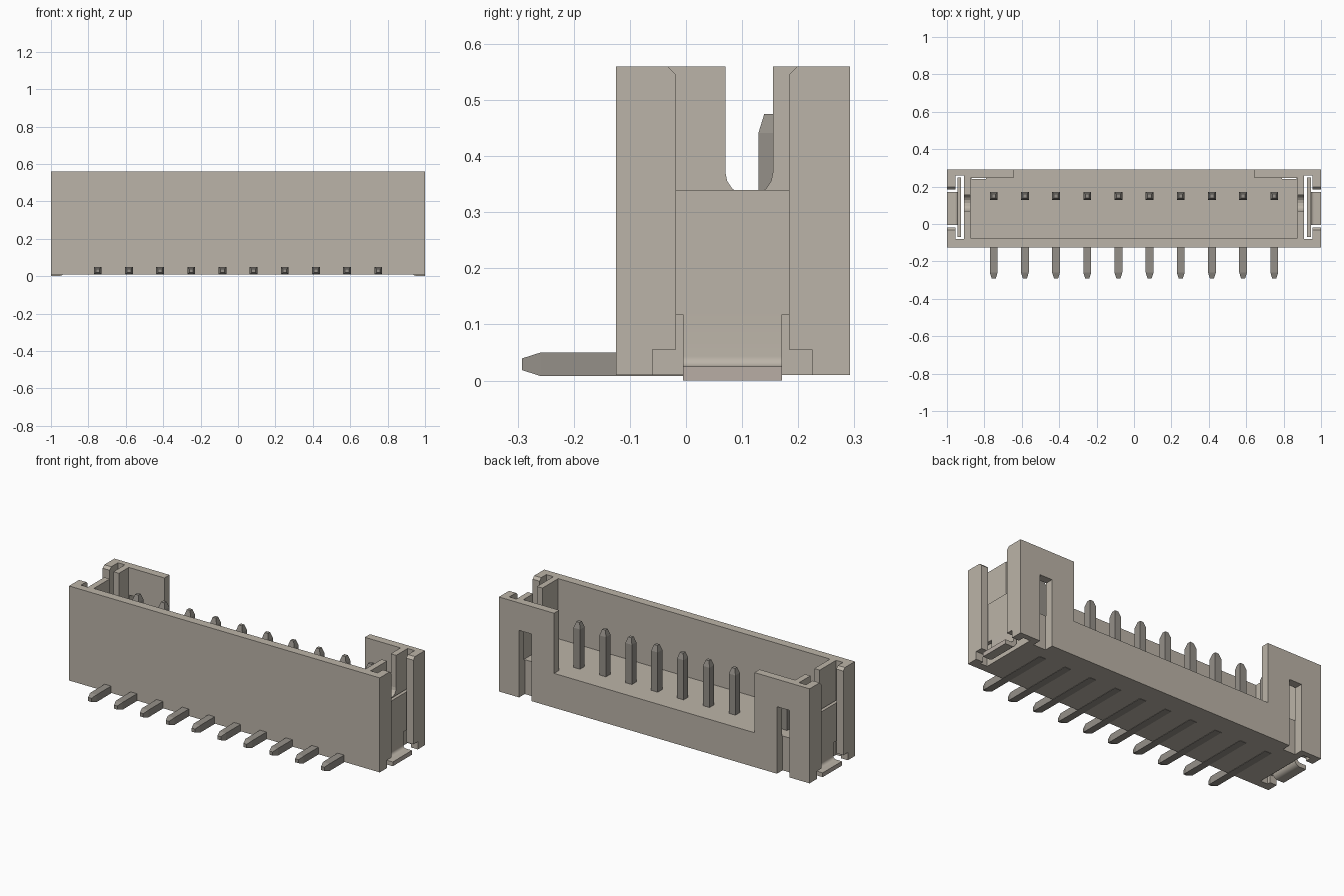
import bpy, bmesh, math
from mathutils import Vector

old = bpy.data.objects.get("Cube")
if old:
    bpy.data.objects.remove(old, do_unlink=True)


def material(name, rgb):
    m = bpy.data.materials.new(name)
    m.use_nodes = True
    m.diffuse_color = (*rgb, 1)
    m.node_tree.nodes["Principled BSDF"].inputs["Base Color"].default_value = (*rgb, 1)
    return m


BEIGE = material("beige plastic", (0.50, 0.456, 0.392))
GREY = material("grey pin metal", (0.30, 0.28, 0.25))
ROSE = material("rosy cut metal", (0.48, 0.423, 0.376))


def add_rings(bm, rings):
    """Skin a list of matching point loops and cap both ends."""
    loops = [[bm.verts.new(p) for p in ring] for ring in rings]
    n = len(loops[0])
    for a, b in zip(loops, loops[1:]):
        for i in range(n):
            j = (i + 1) % n
            bm.faces.new((a[i], a[j], b[j], b[i]))
    bm.faces.new(loops[0][::-1])
    bm.faces.new(loops[-1])


def add_prism(bm, axis, points, lo, hi):
    """Extrude a 2D outline along x or y; the outline is in the other two axes."""
    def place(p, t):
        return (t, p[0], p[1]) if axis == "x" else (p[0], t, p[1])
    add_rings(bm, [[place(p, t) for p in points] for t in (lo, hi)])


def add_box(bm, x, y, z):
    add_prism(bm, "x", [(y[0], z[0]), (y[1], z[0]), (y[1], z[1]), (y[0], z[1])], *x)


def finish(name, bm, *mats):
    bmesh.ops.recalc_face_normals(bm, faces=bm.faces)
    mesh = bpy.data.meshes.new(name)
    bm.to_mesh(mesh)
    bm.free()
    for m in mats:
        mesh.materials.append(m)
    ob = bpy.data.objects.new(name, mesh)
    bpy.context.collection.objects.link(ob)
    return ob


def span(side, a, b):
    return tuple(sorted((side * a, side * b)))


def arc(cx, cy, r, start, end, steps=8):
    angles = [math.radians(start + (end - start) * i / steps) for i in range(steps + 1)]
    return [(cx + r * math.cos(a), cy + r * math.sin(a)) for a in angles]


# Housing block
bm = bmesh.new()
add_box(bm, (-1, 1), (-0.125, 0.292), (0.01, 0.56))
housing = finish("housing", bm, BEIGE)


def cut(build):
    bm = bmesh.new()
    build(bm)
    cutter = finish("housing_cutter", bm, BEIGE)
    cutter.hide_render = True
    mod = housing.modifiers.new("cut", "BOOLEAN")
    mod.operation = "DIFFERENCE"
    mod.solver = "EXACT"
    mod.object = cutter
    bpy.context.view_layer.objects.active = housing
    bpy.ops.object.modifier_apply(modifier=mod.name)
    bpy.data.objects.remove(cutter, do_unlink=True)


# Main cavity and the wide opening in the back wall
cut(lambda b: add_box(b, (-0.875, 0.875), (-0.075, 0.245), (0.21, 1)))
cut(lambda b: add_box(b, (-0.645, 0.645), (0.2, 0.4), (0.21, 1)))

for s in (-1, 1):
    # Vertical channel for the bracket
    cut(lambda b: add_box(b, span(s, 0.91, 0.955), (-0.08, 0.26), (-1, 1)))
    # Open mouth between the corner pillars, chamfered at the top
    mouth = [(-0.018, -1), (0.184, -1), (0.184, 0.545), (0.199, 0.56),
             (0.199, 1), (-0.033, 1), (-0.033, 0.56), (-0.018, 0.545)]
    cut(lambda b: add_prism(b, "x", mouth, *span(s, 0.94, 1.1)))
    # Round-bottomed slot in the inner end wall
    slot = [(0.155, 1), (0.07, 1)] + arc(0.1125, 0.372, 0.0425, 180, 360)
    cut(lambda b: add_prism(b, "x", slot, *span(s, 0.83, 0.93)))
    # Small notches at the pillar feet
    cut(lambda b: add_box(b, span(s, 0.945, 1.1), (-0.06, 0.225), (-1, 0.055)))
    # Window in the back wall, open at the bottom
    cut(lambda b: add_box(b, span(s, 0.79, 0.87), (0.24, 0.4), (-1, 0.40)))

# Solder brackets: wide plate, narrow strap and turned-out foot
strap = ([(0.925, 0.12), (0.945, 0.12)] + arc(0.963, 0.043, 0.018, 180, 270)
         + [(1, 0.025), (1, 0)] + arc(0.96, 0.035, 0.035, 270, 180))
for s, label in ((1, "left"), (-1, "right")):
    bm = bmesh.new()
    add_prism(bm, "y", [(s * x, z) for x, z in strap], -0.005, 0.171)
    add_box(bm, span(s, 0.925, 0.945), (-0.07, 0.248), (0.118, 0.34))
    bracket = finish(label + "_bracket", bm, BEIGE, ROSE)
    for f in bracket.data.polygons:
        # Cut end of the foot
        if abs(f.center.x) > 0.995:
            f.material_index = 1
    bracket.data.shade_smooth()
    bpy.context.view_layer.objects.active = bracket
    bpy.ops.object.select_all(action="DESELECT")
    bracket.select_set(True)
    bpy.ops.object.shade_smooth_by_angle(angle=math.radians(30))


# Pins: upright post and horizontal solder tail, both with tapered tips
def add_bar(bm, start, end, u, v, half, taper):
    start, end, u, v = map(Vector, (start, end, u, v))
    shoulder = end - (end - start).normalized() * taper
    corners = ((-1, -1), (1, -1), (1, 1), (-1, 1))
    add_rings(bm, [[c + r * (a * u + b * v) for a, b in corners]
                   for c, r in ((start, half), (shoulder, half), (end, half * 0.5))])


bm = bmesh.new()
X, Y, Z = (1, 0, 0), (0, 1, 0), (0, 0, 1)
add_bar(bm, (0, 0.15, 0.03), (0, 0.15, 0.475), X, Y, 0.021, 0.034)
add_bar(bm, (0, 0.171, 0.029), (0, -0.292, 0.029), X, Z, 0.021, 0.033)
pin = finish("pin_1", bm, GREY)
count = 10
for i in range(count):
    if i:
        ob = bpy.data.objects.new("pin_%d" % (i + 1), pin.data)
        bpy.context.collection.objects.link(ob)
    else:
        ob = pin
    ob.location.x = -0.75 + 1.5 * i / (count - 1)
